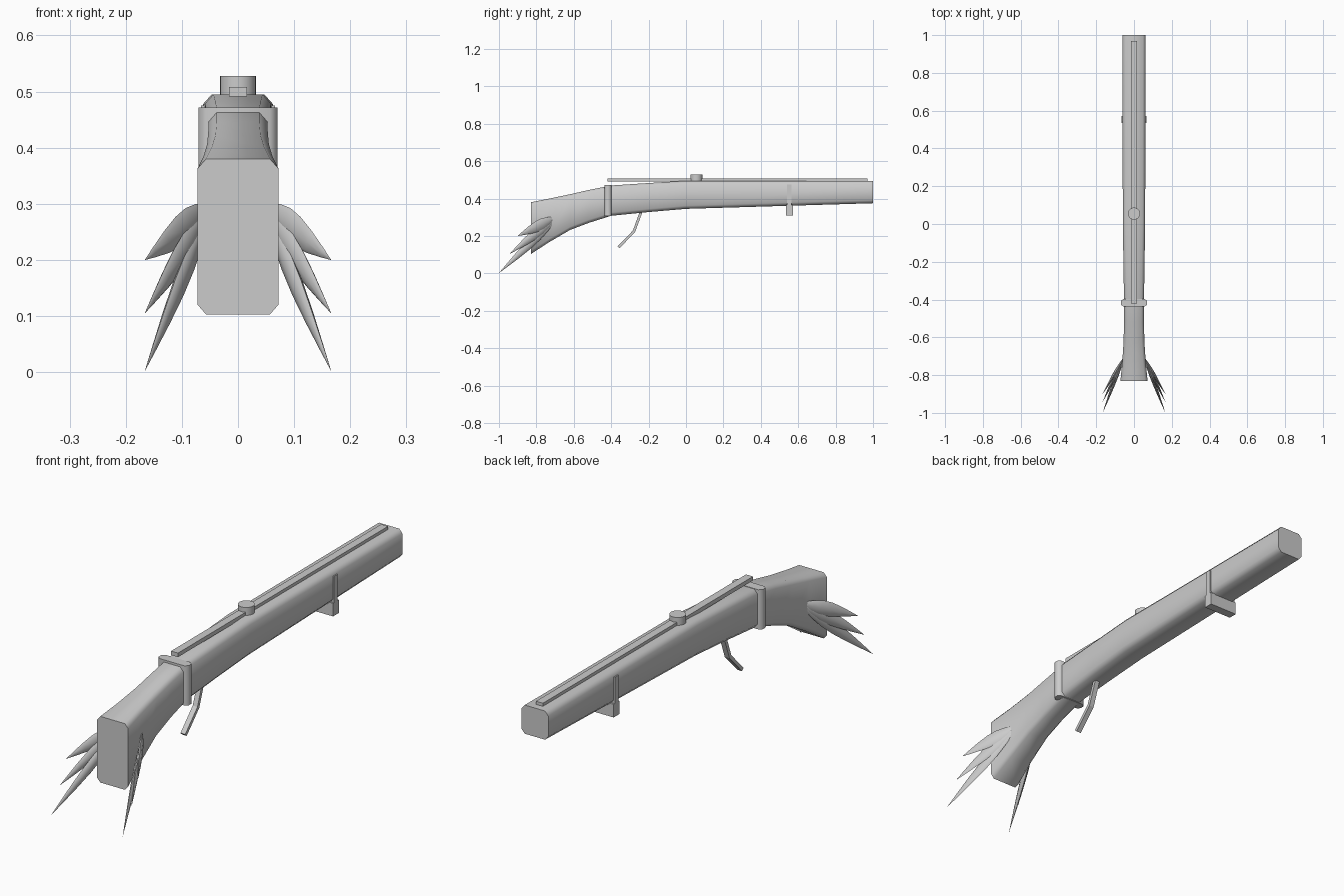
import bpy, bmesh, math
from mathutils import Vector

if "Cube" in bpy.data.objects:
    bpy.data.objects.remove(bpy.data.objects["Cube"])

grey = bpy.data.materials.new("light grey")
grey.diffuse_color = (0.6, 0.6, 0.6, 1)
grey.use_nodes = True
grey.node_tree.nodes["Principled BSDF"].inputs["Base Color"].default_value = grey.diffuse_color


def finish(name, bm, smooth=None):
    bmesh.ops.recalc_face_normals(bm, faces=bm.faces)
    me = bpy.data.meshes.new(name)
    bm.to_mesh(me)
    bm.free()
    me.materials.append(grey)
    if smooth:
        me.shade_smooth()
        me.set_sharp_from_angle(angle=math.radians(smooth))
    ob = bpy.data.objects.new(name, me)
    bpy.context.collection.objects.link(ob)
    return ob


def loft(name, rings, smooth=None):
    """Skin a list of equal-length rings and cap both ends."""
    bm = bmesh.new()
    vs = [[bm.verts.new(p) for p in r] for r in rings]
    n = len(vs[0])
    for a, b in zip(vs, vs[1:]):
        for i in range(n):
            j = (i + 1) % n
            bm.faces.new((a[i], a[j], b[j], b[i]))
    bm.faces.new(vs[0])
    bm.faces.new(vs[-1])
    return finish(name, bm, smooth)


def octagon(w, lo, hi, cx, cz):
    """Chamfered rectangle outline, as (x, z) pairs."""
    return [(-w + cx, lo), (w - cx, lo), (w, lo + cz), (w, hi - cz),
            (w - cx, hi), (-w + cx, hi), (-w, hi - cz), (-w, lo + cz)]


def box(name, x, y0, y1, z0, z1):
    return loft(name, [[(-x, y, z0), (x, y, z0), (x, y, z1), (-x, y, z1)]
                       for y in (y0, y1)])


# body: y, half width, bottom, top
sections = [(-0.83, 0.072, 0.103, 0.38), (-0.73, 0.062, 0.168, 0.40),
            (-0.62, 0.055, 0.232, 0.423), (-0.52, 0.053, 0.27, 0.446),
            (-0.40, 0.053, 0.308, 0.47), (-0.20, 0.056, 0.328, 0.483),
            (0.0, 0.059, 0.345, 0.495), (1.0, 0.062, 0.375, 0.495)]
loft("stock_and_barrel",
     [[(x, y, z) for x, z in octagon(w, lo, hi, 0.015, 0.017)]
      for y, w, lo, hi in sections], 60)

# band around the grip, eight-sided in plan
loft("grip_band", [[(x, y, z) for x, y in octagon(0.07, -0.437, -0.397, 0.013, 0.011)]
                   for z in (0.306, 0.472)], 50)

# long top rail
box("top_rail", 0.016, -0.42, 0.97, 0.491, 0.508)

# round knob on the rail
bm = bmesh.new()
bmesh.ops.create_cone(bm, cap_ends=True, segments=24, radius1=0.032,
                      radius2=0.032, depth=0.04)
bmesh.ops.translate(bm, verts=bm.verts, vec=(0, 0.055, 0.508))
finish("round_knob", bm, 40)

# front clasp: thin strap with a thicker foot
box("clasp_strap", 0.066, 0.541, 0.565, 0.36, 0.475)
box("clasp_foot", 0.066, 0.535, 0.573, 0.31, 0.365)

# bent trigger lever
path = [(-0.238, 0.335), (-0.278, 0.225), (-0.36, 0.14)]
offs = [(0.007, -0.002), (0.006, -0.004), (0.005, -0.005)]
loft("trigger_lever", [[(-0.011, y - a, z - b), (0.011, y - a, z - b),
                        (0.011, y + a, z + b), (-0.011, y + a, z + b)]
                       for (y, z), (a, b) in zip(path, offs)])

# three pointed feathers on each side
feathers = [((-0.90, 0.20), 0.29, 0.06), ((-0.942, 0.105), 0.28, 0.052),
            ((-1.0, 0.002), 0.27, 0.046)]
shape = [(0, 0.4), (0.12, 0.75), (0.28, 1), (0.45, 0.97),
         (0.65, 0.7), (0.85, 0.32), (1, 0.01)]
for side, label in ((1, "right"), (-1, "left")):
    for k, ((ty, tz), rz, width) in enumerate(feathers):
        root = Vector((side * 0.057, -0.715, rz))
        tip = Vector((side * 0.166, ty, tz))
        d = (tip - root).normalized()
        n = d.cross(Vector((0, 0, 1))).normalized()
        w = n.cross(d)
        rings = []
        for t, s in shape:
            c = root.lerp(tip, t)
            rings.append([c + w * (width / 2 * s * math.cos(a)) + n * (0.009 * s * math.sin(a))
                          for a in (i * math.pi / 4 for i in range(8))])
        loft(f"feather_{label}_{k + 1}", rings, 60)
